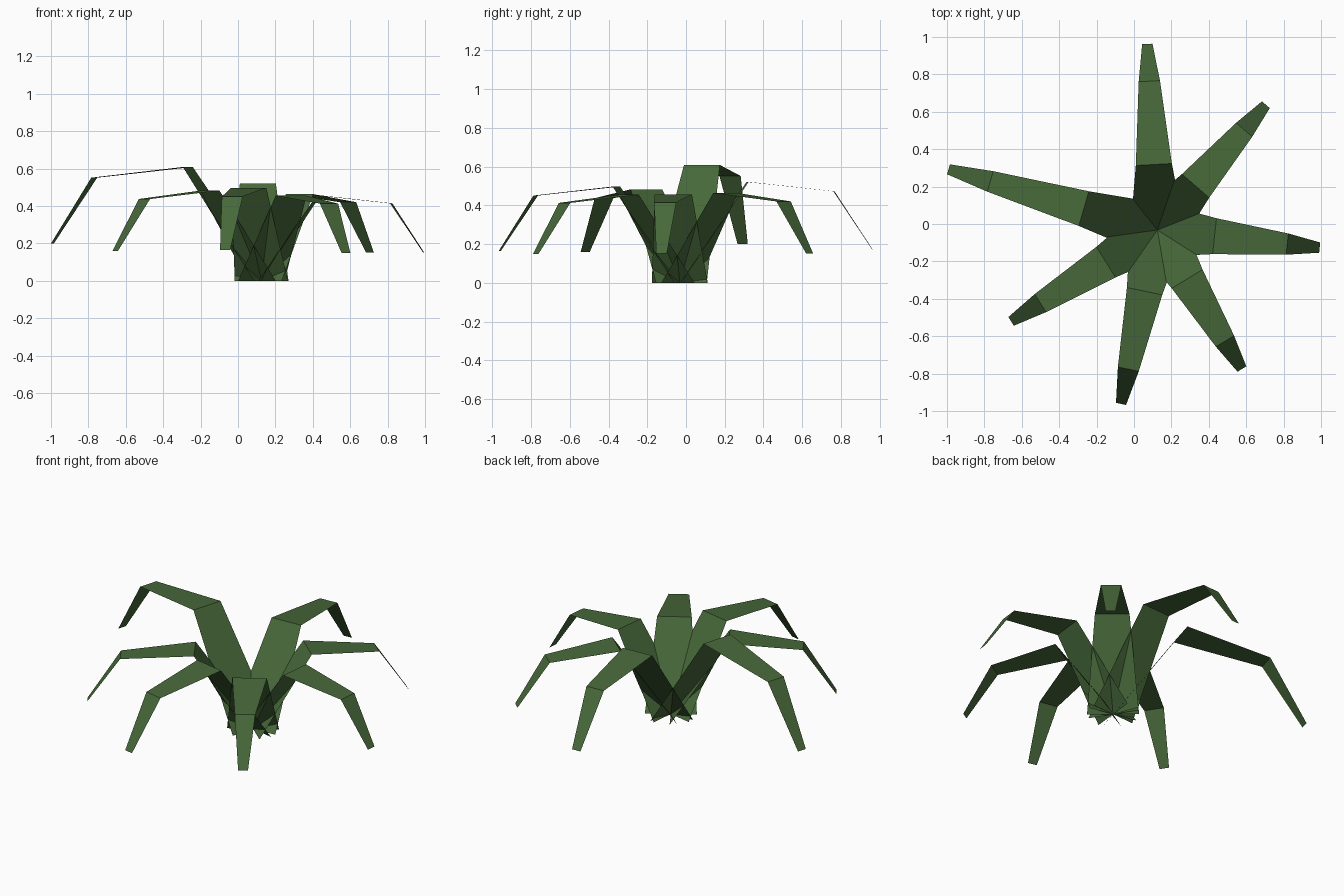
import bpy
import math
from mathutils import Vector

if "Cube" in bpy.data.objects:
    bpy.data.objects.remove(bpy.data.objects["Cube"])

# one green for the whole plant
green = bpy.data.materials.new("leaf green")
green.diffuse_color = (0.063, 0.140, 0.042, 1)
green.use_nodes = True
green.node_tree.nodes["Principled BSDF"].inputs["Base Color"].default_value = green.diffuse_color

CENTRE = Vector((0.125, -0.032, 0))
# rows of a leaf: distance out and height (times leaf reach), full width
ROWS = [(0.0, 0.0, 0.29), (0.352, 0.523, 0.193), (0.80, 0.474, 0.114), (1.0, 0.172, 0.055)]


def leaf(name, angle, reach):
    """Flat folded strip that rises from the centre, arches and droops."""
    a = math.radians(angle)
    out = Vector((math.cos(a), math.sin(a), 0))
    side = Vector((-out.y, out.x, 0))
    verts = []
    for dist, height, width in ROWS:
        mid = CENTRE + out * dist * reach + Vector((0, 0, height * reach))
        verts += [mid - side * width / 2, mid + side * width / 2]
    faces = [(2 * i, 2 * i + 2, 2 * i + 3, 2 * i + 1) for i in range(len(ROWS) - 1)]
    mesh = bpy.data.meshes.new(name)
    mesh.from_pydata(verts, [], faces)
    mesh.materials.append(green)
    bpy.context.collection.objects.link(bpy.data.objects.new(name, mesh))


# seven leaves around the centre: direction in degrees, reach
LEAVES = [(-6.2, 0.873), (49.1, 0.886), (93.1, 0.996), (163.8, 1.163),
          (212.0, 0.922), (258.2, 0.95), (301.3, 0.87)]
for i, (angle, reach) in enumerate(LEAVES):
    leaf(f"leaf_{i + 1}", angle, reach)
